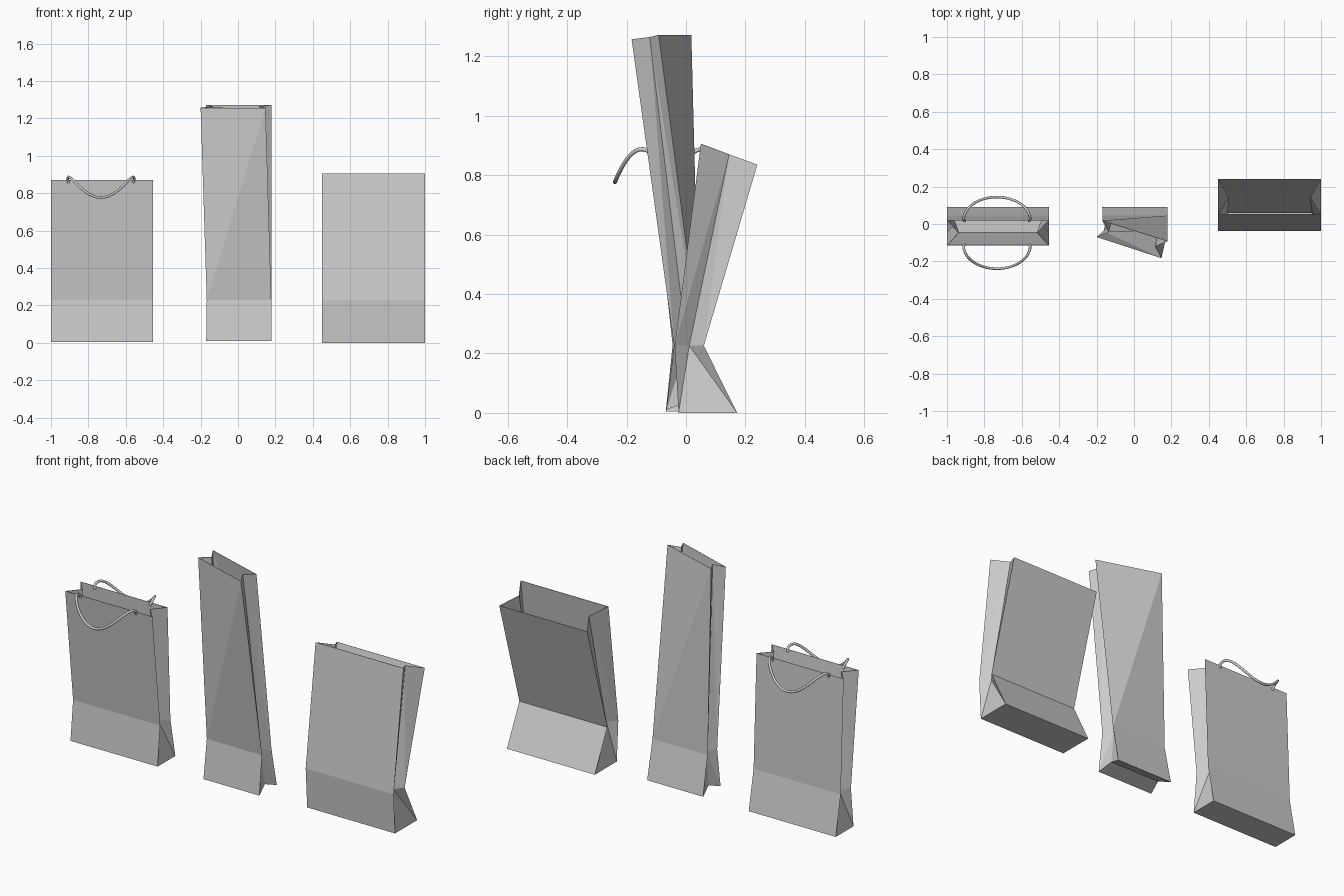
import bpy, bmesh, math
from mathutils import Vector

if "Cube" in bpy.data.objects:
    bpy.data.objects.remove(bpy.data.objects["Cube"])


def ring(fl, fr, br, bl, inset, lift=0.0):
    """Six-point section: four corners plus the two tucked-in gusset folds."""
    fl, fr, br, bl = map(Vector, (fl, fr, br, bl))
    inward = (fl - fr).normalized() * inset
    up = Vector((0, 0, lift))
    return [fl, fr, (fr + br) / 2 + inward + up, br, bl, (fl + bl) / 2 - inward + up]


def section(x0, x1, front, back, inset, lift=0.0):
    """Straight section; front and back are (y, z)."""
    return ring((x0, *front), (x1, *front), (x1, *back), (x0, *back), inset, lift)


def paper_bag(name, base, waist, top):
    bm = bmesh.new()
    rows = [[bm.verts.new(p) for p in r] for r in (base, waist, top)]
    # walls, split along the paper creases
    for lo, hi in zip(rows, rows[1:]):
        for i in range(6):
            j = (i + 1) % 6
            if i in (2, 5):
                tris = (lo[i], lo[j], hi[i]), (lo[j], hi[j], hi[i])
            else:
                tris = (lo[i], lo[j], hi[j]), (lo[i], hi[j], hi[i])
            for t in tris:
                bm.faces.new(t)
    # bottom
    fl, fr, ri, br, bl, li = rows[0]
    bm.faces.new((fl, li, ri, fr))
    bm.faces.new((li, bl, br, ri))
    me = bpy.data.meshes.new(name)
    bm.to_mesh(me)
    bm.free()
    ob = bpy.data.objects.new(name, me)
    bpy.context.collection.objects.link(ob)
    mod = ob.modifiers.new("paper_thickness", 'SOLIDIFY')
    mod.thickness = 0.004
    mod.offset = -1
    return ob


def handle(name, y, side):
    """Cord handle drooping outward from the bag rim."""
    cu = bpy.data.curves.new(name, 'CURVE')
    cu.dimensions = '3D'
    cu.bevel_depth = 0.007
    cu.bevel_resolution = 2
    cu.use_fill_caps = True
    n = 28
    pts = [(-0.905, y - side * 0.006, 0.855)]
    for k in range(n + 1):
        a = math.pi * (1 - k / n)
        d = math.sin(a)
        pts.append((-0.733 + 0.178 * math.cos(a), y + side * 0.122 * d,
                    0.874 + 0.103 * d - 0.2 * d * d))
    pts.append((-0.561, y - side * 0.006, 0.855))
    sp = cu.splines.new('POLY')
    sp.points.add(len(pts) - 1)
    for p, c in zip(sp.points, pts):
        p.co = (*c, 1)
    ob = bpy.data.objects.new(name, cu)
    bpy.context.collection.objects.link(ob)


# left bag, leaning forward, with two handles
paper_bag("handled_bag",
          section(-1.0, -0.455, (-0.068, 0.005), (0.09, 0.005), 0),
          section(-1.0, -0.455, (-0.045, 0.228), (0.046, 0.228), 0.045),
          section(-1.0, -0.455, (-0.115, 0.87), (0.02, 0.872), 0.06))
handle("front_handle", -0.117, -1)
handle("back_handle", 0.022, 1)

# tall narrow bag, twisted at the mouth, bottom buckled at the sides
paper_bag("tall_bag",
          section(-0.17, 0.18, (-0.066, 0.01), (0.09, 0.01), 0.02, 0.03),
          section(-0.167, 0.178, (-0.04, 0.228), (0.045, 0.228), 0.04),
          ring((-0.2, -0.07, 1.257), (0.147, -0.183, 1.257),
               (0.18, -0.092, 1.272), (-0.17, 0.018, 1.272), 0.05))

# right bag, leaning backward
paper_bag("wide_bag",
          section(0.45, 1.0, (-0.025, 0.0), (0.172, 0.0), 0),
          section(0.45, 1.0, (-0.038, 0.226), (0.06, 0.226), 0.04),
          section(0.45, 1.0, (0.05, 0.905), (0.24, 0.835), 0.055))
